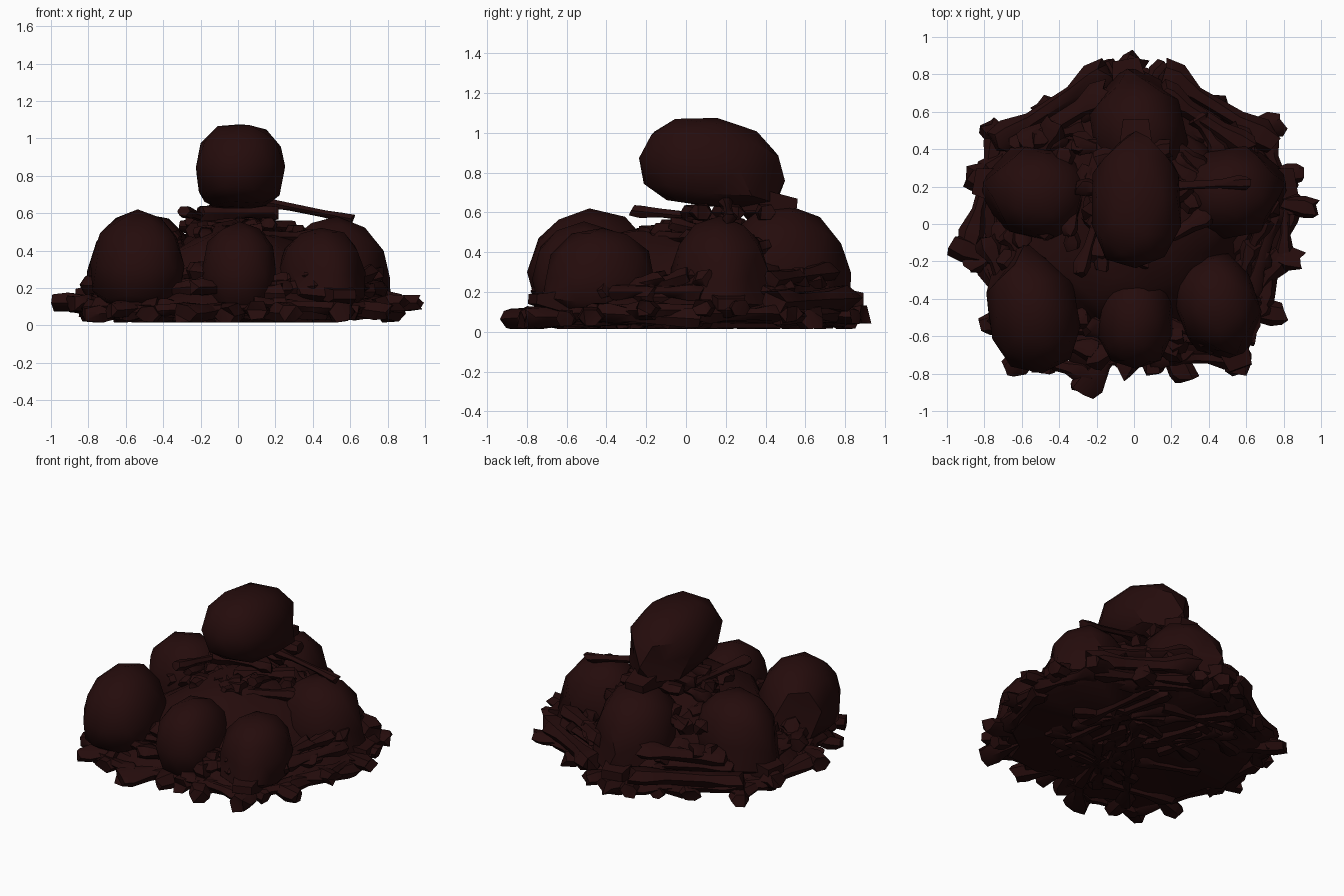
import bpy, bmesh, math, random
from mathutils import Vector, Euler

random.seed(7)
if "Cube" in bpy.data.objects:
    bpy.data.objects.remove(bpy.data.objects["Cube"])

# One dark red-brown material
mat = bpy.data.materials.new("dark red brown")
mat.use_nodes = True
colour = (0.018, 0.0035, 0.0035, 1)
mat.diffuse_color = colour
mat.node_tree.nodes["Principled BSDF"].inputs["Base Color"].default_value = colour
mat.node_tree.nodes["Principled BSDF"].inputs["Roughness"].default_value = 0.9


def finish(bm, name, angle=45):
    bmesh.ops.recalc_face_normals(bm, faces=bm.faces)
    mesh = bpy.data.meshes.new(name)
    bm.to_mesh(mesh)
    bm.free()
    obj = bpy.data.objects.new(name, mesh)
    bpy.context.collection.objects.link(obj)
    mesh.materials.append(mat)
    bpy.ops.object.select_all(action="DESELECT")
    obj.select_set(True)
    bpy.context.view_layer.objects.active = obj
    bpy.ops.object.shade_smooth_by_angle(angle=math.radians(angle))


def dent(p, centre, radius):
    return max(0, 1 - (p - Vector(centre)).length / radius)


def skull(name, loc, size, yaw=0, pitch=0, flare=0.12):
    """Low-poly cranium with sockets, nose hole and upper jaw, facing local +y."""
    bm = bmesh.new()
    bmesh.ops.create_icosphere(bm, subdivisions=2, radius=1)
    for v in bm.verts:
        p = v.co.copy()
        face = max(0, p.y) ** 2
        q = Vector([math.copysign(abs(c) ** 0.85, c) for c in p])
        q *= random.uniform(0.96, 1.02)
        q.x *= (1 - 0.25 * face) * (1 - flare * p.z)
        q.y *= 1 - flare * p.z
        q.z -= 0.3 * face * (0.5 + 0.5 * p.z)
        for side in (-1, 1):
            q *= 1 - 0.3 * dent(p, (side * 0.42, 0.9, 0.05), 0.36)
            q.x += side * 0.12 * dent(p, (side * 0.75, 0.55, -0.35), 0.4)
        q *= 1 - 0.2 * dent(p, (0, 0.93, -0.3), 0.25)
        q.y += 0.15 * dent(p, (0, 0.8, -0.6), 0.45)
        if q.z < -0.75:
            q.z = -0.75 + (q.z + 0.75) * 0.3
        v.co = q
    # Upper jaw wedge
    for v in bmesh.ops.create_cube(bm, size=1)["verts"]:
        front = v.co.y > 0
        v.co = Vector((v.co.x * (0.55 if front else 0.9),
                       0.75 + v.co.y * 0.85,
                       -0.58 + v.co.z * (0.2 if front else 0.6)))
    rot = Euler((math.radians(pitch), 0, math.radians(yaw)))
    for v in bm.verts:
        co = Vector([a * b for a, b in zip(v.co, size)])
        co.rotate(rot)
        v.co = co + Vector(loc)
        v.co.z = max(v.co.z, 0.04)
    finish(bm, name, 40)


def bone(bm, a, b, r):
    """Six-sided shaft with flared, notched ends."""
    a, b = Vector(a), Vector(b)
    d = (b - a).normalized()
    side = d.cross(Vector((0, 0, 1))).normalized()
    up = side.cross(d)
    rings = []
    for t, w in ((0, 1.5), (0.09, 1.8), (0.3, 0.95), (0.7, 0.9), (0.91, 1.7), (1, 1.4)):
        ring = []
        for i in range(6):
            k = i * math.pi / 3
            wob = random.uniform(0.8, 1.2)
            off = side * math.cos(k) * r * w * wob + up * math.sin(k) * r * (0.5 + w * 0.45) * wob
            end = 0
            if t in (0, 1):
                end = random.uniform(-0.2, 1) * r * (1 if t else -1)
            co = a.lerp(b, t) + off + d * end
            co.z = max(co.z, 0.015)
            ring.append(bm.verts.new(co))
        rings.append(ring)
    for lo, hi in zip(rings, rings[1:]):
        for i in range(6):
            bm.faces.new((lo[i], lo[(i + 1) % 6], hi[(i + 1) % 6], hi[i]))
    for ring in (rings[0], rings[-1]):
        bmesh.ops.triangle_fill(bm, use_beauty=True, edges=[
            bm.edges.get((ring[i], ring[(i + 1) % 6])) for i in range(6)])


# Skulls of the pile
skull("top_skull", (0.01, 0.13, 0.835), (0.25, 0.38, 0.25), 0, -6, 0)
skull("front_right_skull", (-0.54, -0.46, 0.33), (0.25, 0.34, 0.29), 8, 5)
skull("front_centre_skull", (0.01, -0.49, 0.29), (0.21, 0.29, 0.27), 0, 5)
skull("front_left_skull", (0.45, -0.44, 0.28), (0.23, 0.29, 0.25), 200, 5)
skull("side_right_skull", (-0.52, 0.17, 0.33), (0.25, 0.29, 0.28), 80, 0)
skull("side_left_skull", (0.53, 0.17, 0.3), (0.25, 0.29, 0.28), -80, 0)
skull("back_skull", (0.02, 0.51, 0.34), (0.26, 0.32, 0.3), 10, 0)

# Rough core under the skulls
bm = bmesh.new()
bmesh.ops.create_icosphere(bm, subdivisions=3, radius=1)
for v in bm.verts:
    n = random.uniform(0.9, 1.1)
    v.co = Vector((v.co.x * 0.58 * n, v.co.y * 0.62 * n, max(0.05, 0.1 + v.co.z * 0.43 * n)))
finish(bm, "pile_core")

# Bone ends around the rim
rim = [(-.16, .85), (0, .88), (.17, .84), (.47, .64), (.78, .53), (.88, .27),
       (.96, .08), (.87, -.2), (.79, -.48), (.62, -.6), (.56, -.77), (.27, -.82),
       (.1, -.77), (-.06, -.77), (-.28, -.88), (-.48, -.77), (-.67, -.77),
       (-.79, -.54), (-.87, -.22), (-.95, -.11), (-.88, .27), (-.78, .52), (-.48, .64)]
count = len(rim)

# Ground bed following the rim
bm = bmesh.new()
levels = []
for z, s in ((0.025, 0.84), (0.08, 0.89), (0.17, 0.78)):
    levels.append([bm.verts.new((x * s, y * s, z + random.uniform(0, 0.03))) for x, y in rim])
for lo, hi in zip(levels, levels[1:]):
    for i in range(count):
        j = (i + 1) % count
        bm.faces.new((lo[i], lo[j], hi[j], hi[i]))
for level, z in ((levels[0], 0.04), (levels[-1], 0.2)):
    hub = bm.verts.new((0, 0, z))
    for i in range(count):
        bm.faces.new((level[i], level[(i + 1) % count], hub))
finish(bm, "ground_bed")

# Bones pointing out of the rim
bm = bmesh.new()
for x, y in rim:
    z = 0.12 if abs(x) > 0.85 else random.uniform(0.05, 0.09)
    turn = random.uniform(-0.35, 0.35)
    inner = Vector((x * 0.4 - y * turn, y * 0.4 + x * turn, random.uniform(0.08, 0.16)))
    bone(bm, inner, (x, y, z), random.uniform(0.036, 0.052))
finish(bm, "rim_bones")

# Two layers of bones lying along the edge
bm = bmesh.new()
for z, inset in ((0.08, 0.88), (0.18, 0.78)):
    for i in range(count):
        (x1, y1), (x2, y2) = rim[i], rim[(i + 2) % count]
        s = inset + random.uniform(-0.04, 0.05)
        bone(bm, (x1 * s, y1 * s, z + random.uniform(-0.02, 0.04)),
             (x2 * s, y2 * s, z + random.uniform(-0.02, 0.04)), random.uniform(0.032, 0.046))
for side in (-1, 1):
    bone(bm, (side * 0.17, 0.8, 0.17), (side * 0.72, 0.45, 0.15), 0.05)
    bone(bm, (side * 0.15, 0.7, 0.3), (side * 0.6, 0.42, 0.26), 0.045)
finish(bm, "edge_bones")

# Flat bones seen from underneath
bm = bmesh.new()
for i in range(30):
    a = random.uniform(0, math.tau)
    c = Vector((random.uniform(-0.45, 0.45), random.uniform(-0.5, 0.5), 0.05))
    d = Vector((math.cos(a), math.sin(a), 0)) * random.uniform(0.18, 0.32)
    bone(bm, c - d, c + d, 0.035)
finish(bm, "underside_bones")

# Bones wedged between the skulls
bm = bmesh.new()
for i in range(30):
    a = random.uniform(0, math.tau)
    r = random.uniform(0.1, 0.42)
    c = Vector((math.cos(a) * r, math.sin(a) * r + 0.08, 0.58 - r * 0.4))
    h = a + random.uniform(0.5, 2.2)
    d = Vector((math.cos(h), math.sin(h), random.uniform(-0.25, 0.25))) * random.uniform(0.1, 0.18)
    bone(bm, c - d, c + d, random.uniform(0.028, 0.042))
bone(bm, (0.14, 0.2, 0.66), (0.6, 0.22, 0.57), 0.024)
bone(bm, (-0.14, 0.2, 0.56), (-0.29, -0.26, 0.61), 0.026)
for y in (0.02, 0.18, 0.34):
    bone(bm, (-0.18, y, 0.6), (0.18, y + 0.06, 0.6), 0.035)
finish(bm, "wedged_bones")

# Short bones filling the low gaps around the skulls
bm = bmesh.new()
for i in range(28):
    a = i * math.tau / 28
    c = Vector((math.cos(a) * 0.64, math.sin(a) * 0.62, random.uniform(0.19, 0.28)))
    h = a + random.uniform(0.8, 2.2)
    d = Vector((math.cos(h), math.sin(h), random.uniform(-0.3, 0.3))) * random.uniform(0.1, 0.16)
    bone(bm, c - d, c + d, random.uniform(0.03, 0.042))
finish(bm, "gap_bones")
